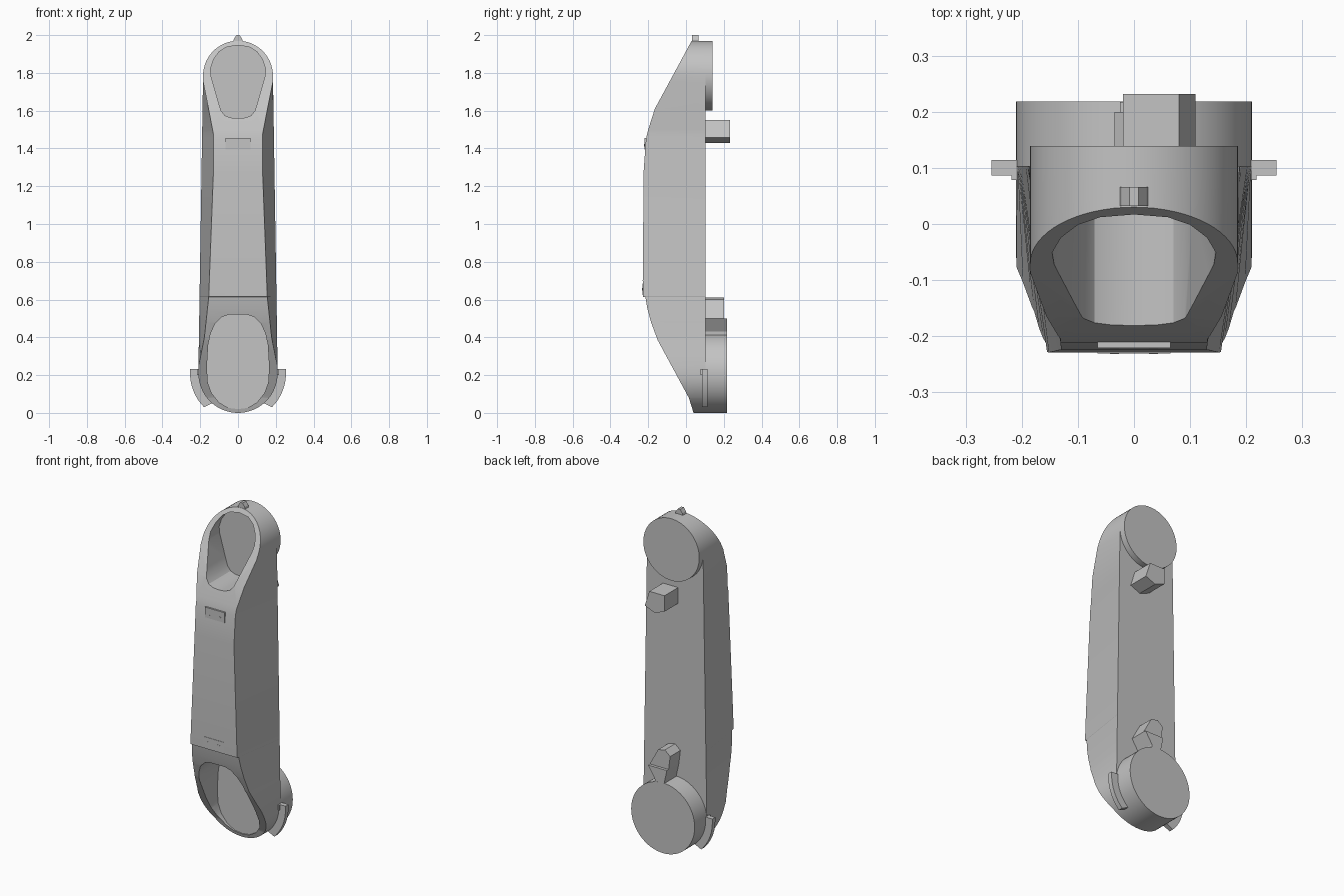
import bpy, bmesh, math

if "Cube" in bpy.data.objects:
    bpy.data.objects.remove(bpy.data.objects["Cube"], do_unlink=True)

grey = bpy.data.materials.new("plain grey")
grey.use_nodes = True
COLOUR = (0.55, 0.55, 0.55, 1)
grey.diffuse_color = COLOUR
next(n for n in grey.node_tree.nodes
     if n.type == 'BSDF_PRINCIPLED').inputs["Base Color"].default_value = COLOUR


def finish(bm, name):
    """Clean the mesh and link it as a named object."""
    bmesh.ops.remove_doubles(bm, verts=bm.verts, dist=1e-5)
    bmesh.ops.dissolve_degenerate(bm, edges=bm.edges, dist=1e-5)
    bmesh.ops.recalc_face_normals(bm, faces=bm.faces)
    me = bpy.data.meshes.new(name)
    bm.to_mesh(me)
    bm.free()
    me.materials.append(grey)
    ob = bpy.data.objects.new(name, me)
    bpy.context.collection.objects.link(ob)
    return ob


def prism(name, profile, y0, y1):
    """Extrude an (x, z) outline from y0 to y1."""
    bm = bmesh.new()
    face = bm.faces.new([bm.verts.new((x, y0, z)) for x, z in profile])
    ext = bmesh.ops.extrude_face_region(bm, geom=[face])
    moved = [v for v in ext["geom"] if isinstance(v, bmesh.types.BMVert)]
    bmesh.ops.translate(bm, verts=moved, vec=(0, y1 - y0, 0))
    return finish(bm, name)


def arc(cz, r, a0, a1, n):
    """Points (x, z) on an arc around x = 0."""
    angles = [math.radians(a0 + (a1 - a0) * i / n) for i in range(n + 1)]
    return [(r * math.cos(a), cz + r * math.sin(a)) for a in angles]


def mirrored(half):
    """Complete an outline given as its +x half, bottom to top."""
    return half + [(-x, z) for x, z in reversed(half) if x > 1e-6]


def smooth(ob, degrees=35):
    bpy.ops.object.select_all(action='DESELECT')
    ob.select_set(True)
    bpy.context.view_layer.objects.active = ob
    bpy.ops.object.shade_smooth_by_angle(angle=math.radians(degrees))


# Round ends: lower joint and upper joint, and the flat back of the body
LOW_Z, LOW_R = 0.21, 0.21
TOP_Z, TOP_R = 1.785, 0.185
BACK = 0.103

# Front of the body as (z, y), and half-width of its front face as (z, x)
FRONT = [(0, .04), (.08, .015), (.385, -.15), (.48, -.185), (.55, -.204),
         (.613, -.215), (.615, -.228), (.70, -.229), (1.28, -.224),
         (1.45, -.212), (1.50, -.20), (1.61, -.165), (1.97, .03)]
FRONT_HALF = [(0, .22), (.25, .21), (.30, .198), (.40, .178), (.613, .155),
              (1.28, .13), (1.48, .131), (1.61, .156), (1.75, .184), (1.97, .19)]


def lookup(table, z):
    """Linear interpolation in a sorted table."""
    for (z0, v0), (z1, v1) in zip(table, table[1:]):
        if z <= z1:
            return v0 + (v1 - v0) * (z - z0) / (z1 - z0)
    return table[-1][1]


def half_width(z):
    if z < LOW_Z:
        return math.sqrt(max(0, LOW_R ** 2 - (z - LOW_Z) ** 2))
    if z > TOP_Z:
        return math.sqrt(max(0, TOP_R ** 2 - (z - TOP_Z) ** 2))
    t = (z - LOW_Z) / (TOP_Z - LOW_Z)
    return LOW_R + (TOP_R - LOW_R) * t


# Body: a loft of sections that narrow towards the front
levels = {round(z, 5) for z, _ in FRONT + FRONT_HALF}
levels |= {round(z, 5) for _, z in arc(LOW_Z, LOW_R, -90, 0, 16)}
levels |= {round(z, 5) for _, z in arc(TOP_Z, TOP_R, 0, 90, 16)}
bm = bmesh.new()
rings = []
for z in sorted(levels):
    w, yf = half_width(z), lookup(FRONT, z)
    f = min(w, lookup(FRONT_HALF, z))
    section = [(w, BACK), (f, yf), (-f, yf), (-w, BACK)]
    rings.append([bm.verts.new((x, y, z)) for x, y in section])
for a, b in zip(rings, rings[1:]):
    for i in range(4):
        j = (i + 1) % 4
        bm.faces.new((a[i], a[j], b[j], b[i]))
body = finish(bm, "arm_body")

# Recesses in the front of both joints
low_half = [(0, .02), (.05, .026), (.10, .055), (.14, .105), (.16, .16), (.165, .24),
            (.158, .36), (.145, .42), (.12, .475), (.085, .508), (.05, .52)]
top_half = [(0, 1.56), (.04, 1.563), (.07, 1.575), (.09, 1.60), (.105, 1.65),
            (.142, 1.78), (.146, 1.82), (.13, 1.87), (.10, 1.912), (.06, 1.937),
            (0, 1.946)]
for name, half, floor in (("lower_recess_cutter", low_half, .04),
                          ("upper_recess_cutter", top_half, .03)):
    cutter = prism(name, mirrored(half), -.4, floor)
    cutter.hide_render = True
    mod = body.modifiers.new("recess", 'BOOLEAN')
    mod.operation, mod.solver, mod.object = 'DIFFERENCE', 'EXACT', cutter
    bpy.context.view_layer.objects.active = body
    bpy.ops.object.modifier_apply(modifier=mod.name)
    bpy.data.objects.remove(cutter, do_unlink=True)
smooth(body, 25)

# Round joint discs on the back
smooth(prism("lower_joint_disc", arc(LOW_Z, LOW_R, 0, 354.375, 63), BACK, .218))
smooth(prism("upper_joint_disc", arc(TOP_Z, TOP_R, 0, 354.375, 63), BACK, .139))

# Angular stop blocks on the back
prism("upper_stop_block", [(-.02, 1.55), (.08, 1.55), (.11, 1.457),
                           (.045, 1.43), (-.02, 1.455)], .09, .232)
prism("lower_stop_block", [(.05, .36), (.055, .43), (.10, .50), (-.025, .50),
                           (-.01, .43), (-.01, .36)], .09, .217)
prism("lower_stop_wedge", [(.10, .50), (.045, .60), (.0, .61), (-.035, .58),
                           (-.025, .50)], .09, .20)

# Curved side tabs beside the lower joint
for side, label in ((1, "left"), (-1, "right")):
    outer = [(.254, .232)] + arc(LOW_Z, .254, 0, -45, 10)
    inner = arc(LOW_Z, .204, -50, 0, 10) + [(.204, .232)]
    tab = prism(label + "_side_tab", [(side * x, z) for x, z in outer + inner],
                .086, .114)
    smooth(tab)
    prism(label + "_tab_foot", [(side * x, z) for x, z in
                                ((.20, .20), (.218, .20), (.218, .232), (.20, .232))],
          .078, .10)

# Pointer nub on the crown
prism("crown_nub", [(-.028, 1.955), (.028, 1.955), (.022, 1.98), (.008, 2.0),
                    (-.008, 2.0), (-.022, 1.98)], .032, .066)

# Front plates with two small studs each
for label, z0, z1, y0, y1, zc in (("upper", 1.395, 1.456, -.221, -.201, 1.418),
                                  ("lower", .625, .685, -.231, -.222, .655)):
    prism(label + "_plate", [(-.065, z0), (.065, z0), (.065, z1), (-.065, z1)], y0, y1)
    for x in (-.035, .035):
        prism(label + "_plate_stud", [(x - .008, zc + .006), (x, zc - .008),
                                      (x + .008, zc + .006)], y0 - .001, y0 + .005)
